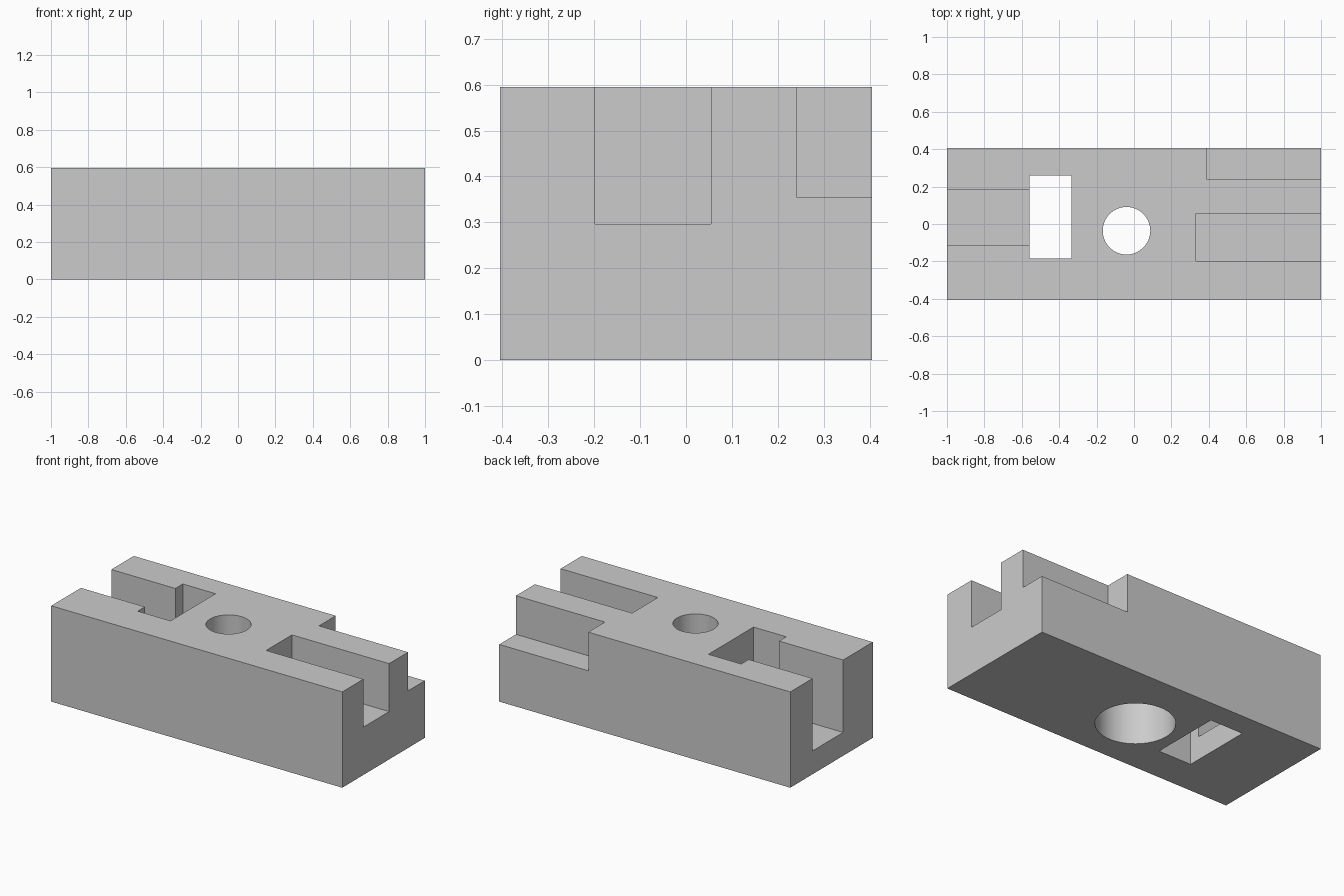
import bpy
import math

if "Cube" in bpy.data.objects:
    bpy.data.objects.remove(bpy.data.objects["Cube"], do_unlink=True)

LENGTH, DEPTH, HEIGHT = 2.0, 0.81, 0.595
OVER = 0.1  # overshoot of cutters beyond the block

grey = bpy.data.materials.new("light_grey")
grey.use_nodes = True
grey.diffuse_color = (0.6, 0.6, 0.6, 1)
grey.node_tree.nodes["Principled BSDF"].inputs["Base Color"].default_value = (0.6, 0.6, 0.6, 1)


def box(name, x, y, z):
    """Box from (min, max) ranges on each axis."""
    ranges = (x, y, z)
    bpy.ops.mesh.primitive_cube_add(size=1, location=[sum(r) / 2 for r in ranges])
    obj = bpy.context.object
    obj.name = name
    obj.scale = [r[1] - r[0] for r in ranges]
    bpy.ops.object.transform_apply(location=True, rotation=False, scale=True)
    return obj


def bore(name, radius, z):
    """Vertical round cutter on the hole axis."""
    bpy.ops.mesh.primitive_cylinder_add(vertices=96, radius=radius, depth=z[1] - z[0],
                                        location=(-0.04, -0.036, sum(z) / 2))
    obj = bpy.context.object
    obj.name = name
    return obj


def cut(target, cutter):
    """Subtract the cutter and discard it."""
    cutter.hide_render = True
    bpy.context.view_layer.objects.active = target
    mod = target.modifiers.new(cutter.name, "BOOLEAN")
    mod.operation = "DIFFERENCE"
    mod.solver = "EXACT"
    mod.object = cutter
    bpy.ops.object.modifier_apply(modifier=mod.name)
    bpy.data.objects.remove(cutter, do_unlink=True)


# Solid block
block = box("slotted_block", (-LENGTH / 2, LENGTH / 2), (-DEPTH / 2, DEPTH / 2), (0, HEIGHT))
block.data.materials.append(grey)

top = HEIGHT + OVER
end = LENGTH / 2 + OVER
back = DEPTH / 2 + OVER

# Open slot and corner rebate on the left end
cut(block, box("left_slot", (0.332, end), (-0.198, 0.055), (0.297, top)))
cut(block, box("corner_rebate", (0.388, end), (0.241, back), (0.355, top)))

# Rectangular through window with the deep slot leading into it
cut(block, box("window", (-0.56, -0.335), (-0.184, 0.258), (-OVER, top)))
cut(block, box("right_slot", (-end, -0.45), (-0.114, 0.185), (0.145, top)))

# Round through hole, widened from below
cut(block, bore("through_hole", 0.127, (-OVER, top)))
cut(block, bore("counterbore", 0.222, (-OVER, 0.3)))

# Smooth round walls, sharp edges elsewhere
bpy.ops.object.select_all(action="DESELECT")
block.select_set(True)
bpy.context.view_layer.objects.active = block
bpy.ops.object.shade_smooth_by_angle(angle=math.radians(30))
